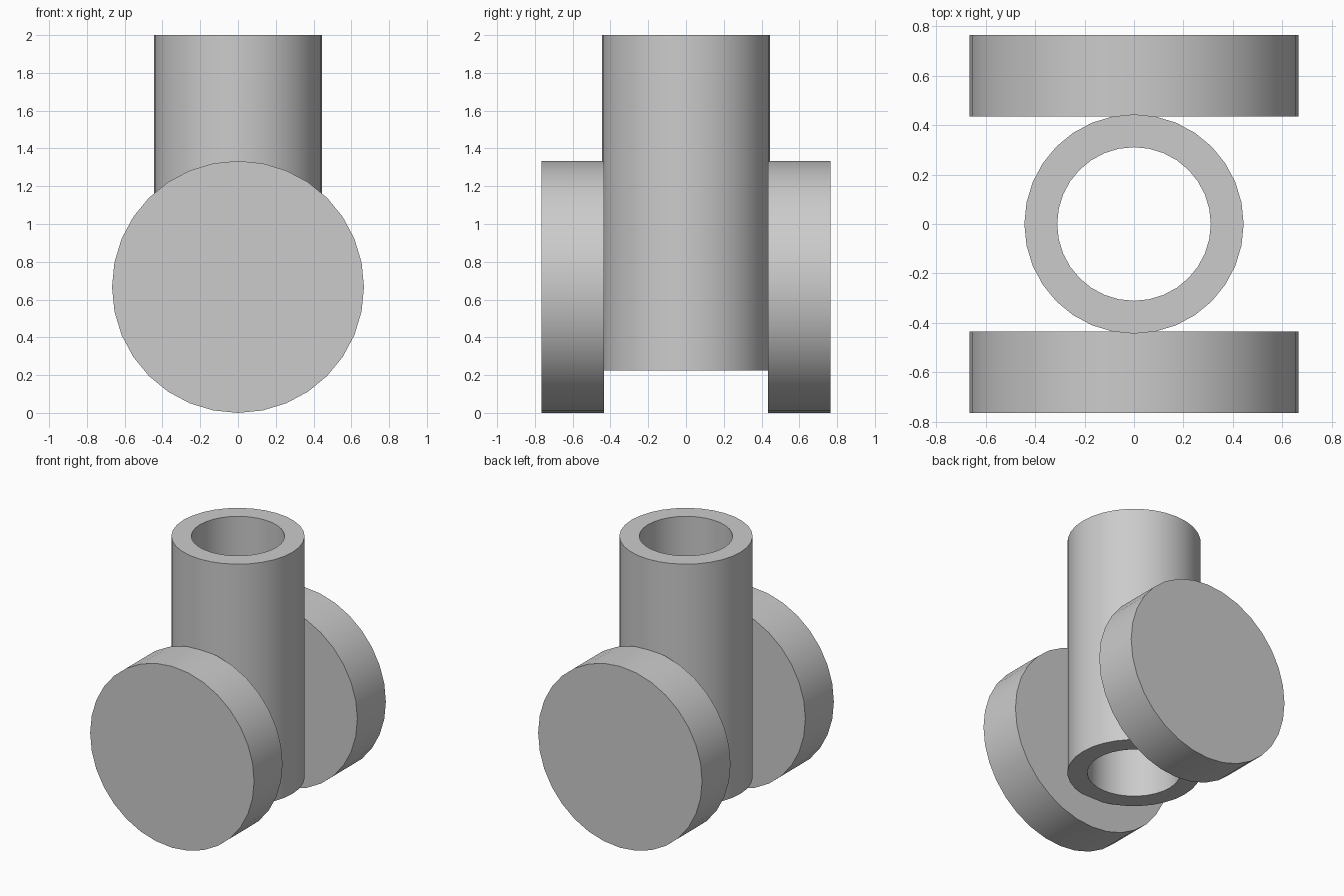
import bpy, math

if "Cube" in bpy.data.objects:
    bpy.data.objects.remove(bpy.data.objects["Cube"])

SIDES = 32


def smooth(obj):
    bpy.ops.object.select_all(action='DESELECT')
    obj.select_set(True)
    bpy.context.view_layer.objects.active = obj
    bpy.ops.object.shade_smooth_by_angle(angle=math.radians(30))


def tube(name, outer, inner, z0, z1):
    # Closed rectangular section swept around the z axis
    section = [(outer, z0), (outer, z1), (inner, z1), (inner, z0)]
    n = len(section)
    verts, faces = [], []
    for i in range(SIDES):
        a = 2 * math.pi * i / SIDES
        verts += [(r * math.cos(a), r * math.sin(a), z) for r, z in section]
        j = (i + 1) % SIDES
        for k in range(n):
            m = (k + 1) % n
            faces.append((i * n + k, j * n + k, j * n + m, i * n + m))
    mesh = bpy.data.meshes.new(name)
    mesh.from_pydata(verts, [], faces)
    obj = bpy.data.objects.new(name, mesh)
    bpy.context.collection.objects.link(obj)
    smooth(obj)


def wheel(name, y):
    # Solid disc with its axle along y
    bpy.ops.mesh.primitive_cylinder_add(
        vertices=SIDES, radius=0.667, depth=0.331,
        location=(0, y, 0.667), rotation=(math.pi / 2, 0, 0))
    obj = bpy.context.object
    obj.name = name
    smooth(obj)


# Upright hollow barrel
tube("barrel", 0.444, 0.311, 0.224, 2.0)

# Pair of side wheels
for name, y in (("front_wheel", -0.6), ("back_wheel", 0.6)):
    wheel(name, y)
